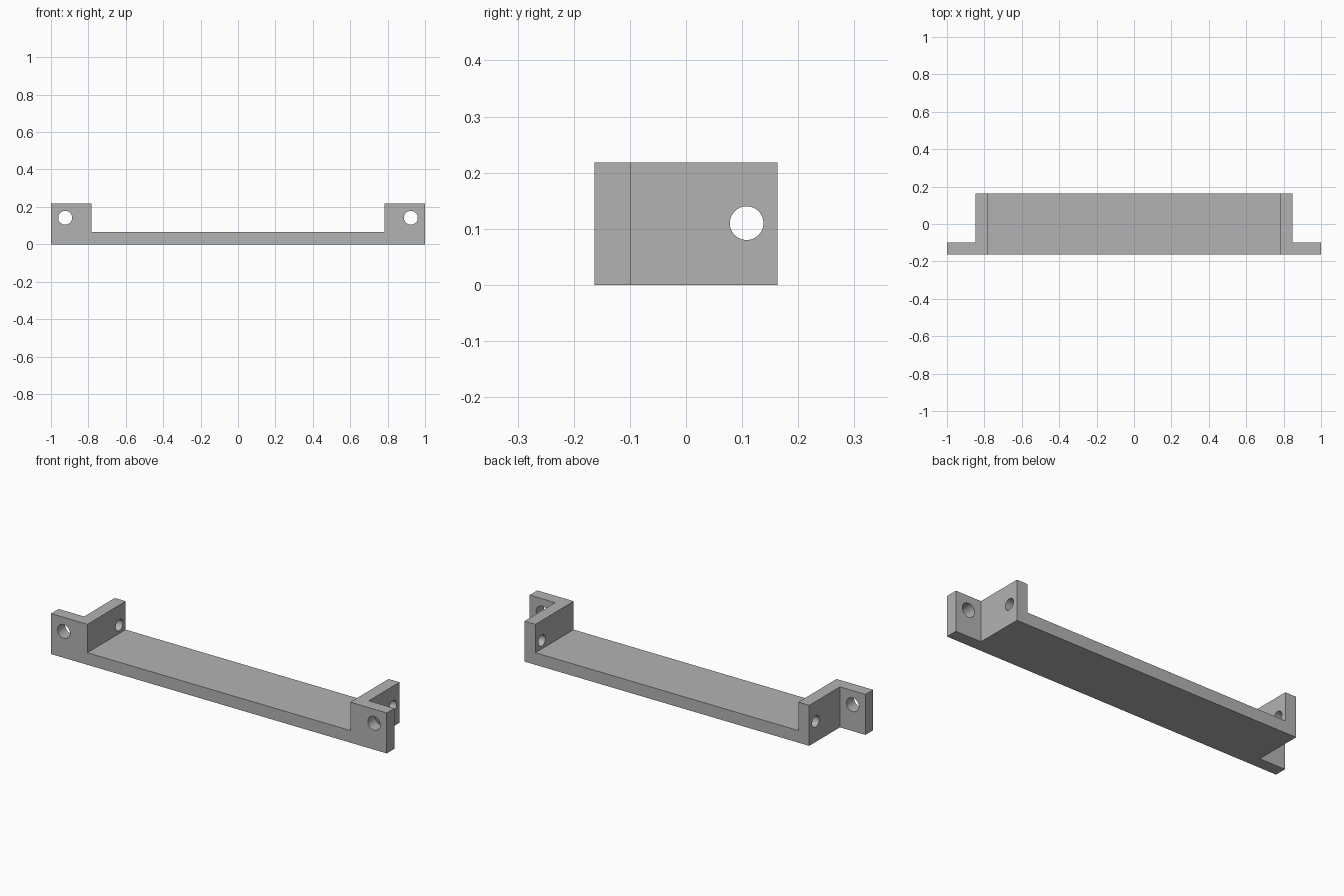
import bpy
import bmesh
import math

default = bpy.data.objects.get("Cube")
if default:
    bpy.data.objects.remove(default, do_unlink=True)

# Overall sizes
WIDTH, BODY, INNER = 1.0, 0.848, 0.783    # half widths: ears, body, channel
DEPTH, HEIGHT, THICK = 0.163, 0.218, 0.065

grey = bpy.data.materials.new("plain grey")
grey.use_nodes = True
colour = (0.45, 0.45, 0.45, 1)
grey.diffuse_color = colour
grey.node_tree.nodes["Principled BSDF"].inputs["Base Color"].default_value = colour


def extrude_plan(name, outline, z0, z1):
    """Solid from a plan outline, extruded upward."""
    bm = bmesh.new()
    face = bm.faces.new([bm.verts.new((x, y, z0)) for x, y in outline])
    top = bmesh.ops.extrude_face_region(bm, geom=[face])["geom"]
    bmesh.ops.translate(bm, vec=(0, 0, z1 - z0),
                        verts=[v for v in top if isinstance(v, bmesh.types.BMVert)])
    bmesh.ops.recalc_face_normals(bm, faces=bm.faces)
    mesh = bpy.data.meshes.new(name)
    bm.to_mesh(mesh)
    bm.free()
    obj = bpy.data.objects.new(name, mesh)
    bpy.context.collection.objects.link(obj)
    mesh.materials.append(grey)
    return obj


def hole_cutter(location, radius, length, rotation):
    bpy.ops.mesh.primitive_cylinder_add(vertices=48, radius=radius, depth=length,
                                        location=location, rotation=rotation)
    cutter = bpy.context.object
    cutter.data.materials.append(grey)
    return cutter


def cut(target, cutter):
    """Subtract the cutter, then discard it."""
    cutter.hide_render = True
    mod = target.modifiers.new("cut", "BOOLEAN")
    mod.operation = "DIFFERENCE"
    mod.solver = "EXACT"
    mod.object = cutter
    bpy.context.view_layer.objects.active = target
    bpy.ops.object.modifier_apply(modifier=mod.name)
    bpy.data.objects.remove(cutter, do_unlink=True)


# Bracket body with front mounting ears
ear_back = THICK - DEPTH
half = [(WIDTH, -DEPTH), (WIDTH, ear_back), (BODY, ear_back), (BODY, DEPTH)]
outline = half + [(-x, y) for x, y in reversed(half)]
bracket = extrude_plan("mounting_bracket", outline, 0, HEIGHT)

# Open channel between the end walls
channel = [(INNER, -1), (INNER, 1), (-INNER, 1), (-INNER, -1)]
cut(bracket, extrude_plan("channel_cutter", channel, THICK, 1))

# Screw holes through the ears and the end walls
for side in (-1, 1):
    cut(bracket, hole_cutter((side * 0.924, -0.13, 0.142), 0.037, 0.2,
                             (math.pi / 2, 0, 0)))
    cut(bracket, hole_cutter((side * 0.815, 0.108, 0.11), 0.03, 0.2,
                             (0, math.pi / 2, 0)))

# Smooth hole walls, crisp plate edges
bpy.ops.object.select_all(action="DESELECT")
bracket.select_set(True)
bpy.context.view_layer.objects.active = bracket
bpy.ops.object.shade_smooth_by_angle(angle=math.radians(30))
